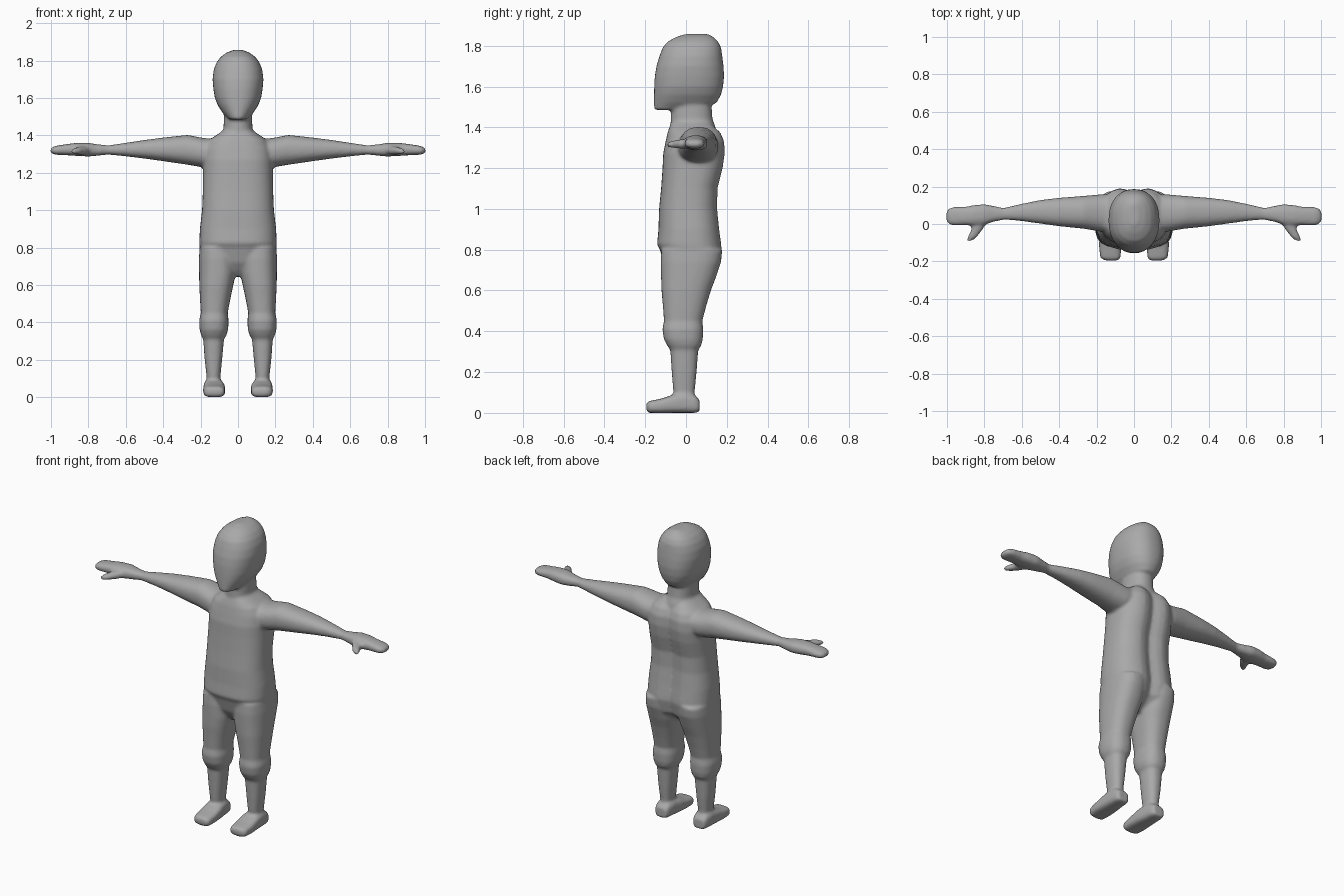
import bpy, bmesh, math

skin = bpy.data.materials.new("plain grey")
skin.diffuse_color = (0.4, 0.4, 0.4, 1)
bm = bmesh.new()
N = 40


def spow(c, p):
    return math.copysign(abs(c) ** (2 / p), c)


def loft(axis, rings, power=2.3, side=1, groove=0.0):
    """Skin rings (t, u0, u1, v0, v1) along an axis; side=-1 mirrors in x."""
    loops = []
    for t, u0, u1, v0, v1 in rings:
        loop = []
        for i in range(N):
            a = 2 * math.pi * i / N
            u = (u0 + u1) / 2 + (u1 - u0) / 2 * spow(math.cos(a), power)
            v = (v0 + v1) / 2 + (v1 - v0) / 2 * spow(math.sin(a), power)
            if groove and v > 0:
                v -= groove * math.exp(-(u / 0.045) ** 2)
            x, y, z = {'z': (u, v, t), 'x': (t, u, v), 'y': (u, t, v)}[axis]
            loop.append(bm.verts.new((x * side, y, z)))
        loops.append(loop)
    for a, b in zip(loops, loops[1:]):
        for i in range(N):
            j = (i + 1) % N
            bm.faces.new((a[i], a[j], b[j], b[i]))
    bm.faces.new(loops[0][::-1])
    bm.faces.new(loops[-1])


def upright(rings, **kw):
    """Loft along z from symmetric rings (z, half width, y front, y back)."""
    loft('z', [(z, -w, w, f, b) for z, w, f, b in rings], **kw)


# Head, wedge-shaped towards the chin
upright([(1.485, .045, -.155, -.03), (1.50, .062, -.157, .10), (1.52, .082, -.157, .15),
         (1.56, .108, -.157, .172), (1.60, .124, -.156, .182), (1.65, .132, -.153, .187),
         (1.70, .136, -.145, .184), (1.75, .130, -.13, .178), (1.79, .115, -.115, .172),
         (1.82, .092, -.09, .158), (1.842, .062, -.05, .135), (1.857, .022, -.005, .11)])
# Neck
upright([(1.30, .10, -.07, .15), (1.40, .088, -.075, .145), (1.44, .077, -.075, .13),
         (1.55, .074, -.072, .122)])
# Torso with a shallow spine groove
upright([(.645, .09, -.05, .08), (.68, .15, -.08, .125), (.72, .195, -.105, .165),
         (.80, .205, -.128, .182), (.825, .207, -.142, .18), (.90, .204, -.135, .17),
         (1.0, .192, -.132, .16), (1.10, .188, -.122, .162), (1.20, .187, -.115, .188),
         (1.27, .187, -.112, .198), (1.33, .18, -.10, .196), (1.375, .155, -.09, .178),
         (1.405, .11, -.08, .15), (1.43, .075, -.07, .13)], power=2.6, groove=.03)

for s in (1, -1):
    # Leg: loose trouser to below the knee, then bare shin
    loft('z', [(.05, .095, .165, -.06, .045), (.10, .095, .167, -.062, .042),
               (.20, .085, .178, -.07, .052), (.31, .075, .186, -.077, .06),
               (.33, .062, .197, -.092, .075), (.36, .053, .205, -.108, .082),
               (.41, .05, .208, -.116, .085), (.45, .055, .199, -.108, .08),
               (.52, .042, .203, -.113, .098), (.60, .025, .207, -.12, .122),
               (.66, .012, .208, -.122, .145), (.74, .008, .209, -.124, .172),
               (.80, .012, .205, -.12, .178)], power=2.4, side=s)
    # Foot
    loft('y', [(-.195, .085, .155, .012, .048), (-.18, .072, .18, 0, .058),
               (-.12, .068, .187, 0, .07), (-.06, .07, .185, 0, .09),
               (0, .078, .182, 0, .10), (.045, .084, .178, 0, .085),
               (.066, .095, .168, .005, .065)], power=3.2, side=s)
    # Arm
    loft('x', [(.08, -.05, .16, 1.24, 1.38), (.18, -.04, .158, 1.228, 1.385),
               (.27, -.025, .15, 1.243, 1.402), (.40, -.012, .14, 1.262, 1.388),
               (.50, .002, .128, 1.276, 1.375), (.60, .016, .108, 1.288, 1.36),
               (.70, .024, .085, 1.298, 1.345), (.76, .018, .086, 1.296, 1.348)], side=s)
    # Hand
    loft('x', [(.70, .022, .086, 1.297, 1.347), (.76, .01, .098, 1.29, 1.353),
               (.80, -.005, .106, 1.287, 1.36), (.86, -.008, .1, 1.29, 1.36),
               (.90, -.006, .092, 1.293, 1.355), (.97, -.008, .09, 1.296, 1.345),
               (.99, 0, .082, 1.30, 1.338), (1.003, .015, .065, 1.308, 1.328)],
         power=2.5, side=s)
    # Thumb
    loft('y', [(-.09, .865, .893, 1.303, 1.325), (-.07, .84, .89, 1.30, 1.333),
               (-.03, .81, .87, 1.296, 1.34), (.03, .77, .87, 1.295, 1.345)], side=s)

bmesh.ops.recalc_face_normals(bm, faces=bm.faces)
mesh = bpy.data.meshes.new("figure_body")
bm.to_mesh(mesh)
bm.free()
mesh.materials.append(skin)
body = bpy.data.objects.new("figure_body", mesh)
bpy.context.collection.objects.link(body)

# Fuse the parts into one skin and soften the joins
rem = body.modifiers.new("fuse", 'REMESH')
rem.mode = 'VOXEL'
rem.voxel_size = 0.009
rem.use_smooth_shade = True
smo = body.modifiers.new("soften", 'SMOOTH')
smo.factor = 0.5
smo.iterations = 5
